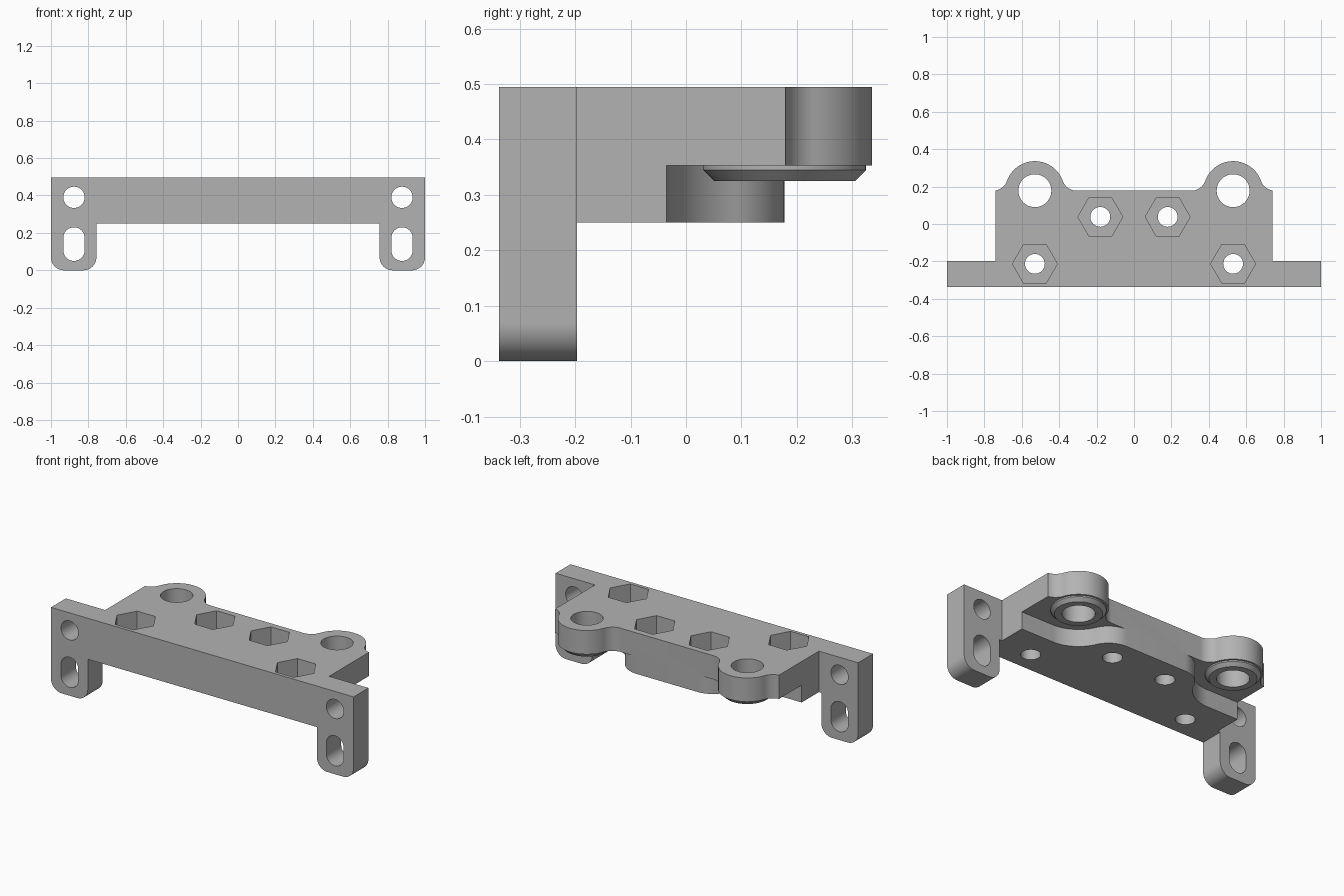
import bpy, bmesh
from math import cos, sin, radians, degrees, atan2, acos, sqrt

if "Cube" in bpy.data.objects:
    bpy.data.objects.remove(bpy.data.objects["Cube"], do_unlink=True)

grey = bpy.data.materials.new("plain_grey")
grey.use_nodes = True
colour = (0.45, 0.45, 0.45, 1)
grey.diffuse_color = colour
grey.node_tree.nodes["Principled BSDF"].inputs["Base Color"].default_value = colour


def arc(cx, cy, r, start, end, steps=16):
    angles = [radians(start + (end - start) * i / steps) for i in range(steps + 1)]
    return [(cx + r * cos(a), cy + r * sin(a)) for a in angles]


def circle(cx, cy, r, steps=48):
    return arc(cx, cy, r, 0, 360, steps)[:-1]


def mirrored(half):
    """Close a right-hand half outline with its mirror image."""
    return half + [(-x, y) for x, y in reversed(half)]


def prism(name, outline, lo, hi, axis="Z", chamfer=0):
    """Extrude an outline along Z, or an (x, z) outline along Y."""
    place = (lambda p, h: (p[0], p[1], h)) if axis == "Z" else (lambda p, h: (p[0], h, p[1]))
    bm = bmesh.new()
    base = bm.faces.new([bm.verts.new(place(p, lo)) for p in outline])
    rim = list(base.edges)
    grown = bmesh.ops.extrude_face_region(bm, geom=[base], use_keep_orig=True)
    for v in grown["geom"]:
        if isinstance(v, bmesh.types.BMVert):
            v.co["XYZ".index(axis)] = hi
    if chamfer:
        bmesh.ops.bevel(bm, geom=rim, offset=chamfer, segments=1, affect="EDGES")
    bmesh.ops.recalc_face_normals(bm, faces=bm.faces)
    mesh = bpy.data.meshes.new(name)
    bm.to_mesh(mesh)
    bm.free()
    mesh.materials.append(grey)
    ob = bpy.data.objects.new(name, mesh)
    bpy.context.scene.collection.objects.link(ob)
    return ob


def combine(target, other, operation):
    mod = target.modifiers.new(operation.lower(), "BOOLEAN")
    mod.object, mod.operation, mod.solver = other, operation, "EXACT"
    bpy.context.view_layer.objects.active = target
    bpy.ops.object.modifier_apply(modifier=mod.name)
    bpy.data.objects.remove(other, do_unlink=True)


TOP, UNDER, LEDGE = 0.495, 0.25, 0.353
FRONT, BACK, SIDE = -0.337, 0.178, 0.74
LUG_X, LUG_R = 0.53, 0.158

# Front plate with two rounded legs
leg_in, r = 0.757, 0.07
half = [(1, TOP)] + arc(1 - r, r, r, 0, -90) + arc(leg_in + r, r, r, -90, -180)
bracket = prism("mounting_bracket", mirrored(half + [(leg_in, UNDER)]), FRONT, -0.197, "Y")

# Deck with two round lugs blended into its back edge
f = 0.08
dx = sqrt((LUG_R + f) ** 2 - f ** 2)
tilt = degrees(atan2(f, dx))
cut = 360 - degrees(acos((SIDE - LUG_X - dx) / f))
half = [(SIDE, -0.27)]
half += arc(LUG_X + dx, BACK + f, f, cut, 180 + tilt)
half += arc(LUG_X, BACK, LUG_R, tilt, 180 - tilt, 32)[1:-1]
half += arc(LUG_X - dx, BACK + f, f, -tilt, -90)
combine(bracket, prism("deck", mirrored(half), UNDER, TOP), "UNION")

# Clearance under each lug, flared toward the middle of the back edge
c, f = 0.213, 0.149
dx = sqrt((c + f) ** 2 - f ** 2)
tilt = degrees(atan2(f, dx))
recess = [(0.9, 0.5), (LUG_X - dx, 0.5)]
recess += arc(LUG_X - dx, BACK - f, f, 90, tilt)
recess += arc(LUG_X, BACK, c, 180 + tilt, 270, 24)[1:] + [(0.9, BACK - c)]

for s in (-1, 1):
    combine(bracket, prism("recess", [(s * x, y) for x, y in recess], 0.1, LEDGE), "DIFFERENCE")
    # Chamfered collar and bore of the lug
    combine(bracket, prism("collar", circle(s * LUG_X, BACK, 0.147), 0.325, 0.37, chamfer=0.02), "UNION")
    combine(bracket, prism("bore", circle(s * LUG_X, BACK, 0.088), 0.1, 0.7), "DIFFERENCE")
    # Hexagonal nut pockets with bolt holes below
    for x, y in ((0.18, 0.038), (LUG_X, -0.213)):
        combine(bracket, prism("nut_pocket", circle(s * x, y, 0.12, 6), 0.355, 0.7), "DIFFERENCE")
        combine(bracket, prism("bolt_hole", circle(s * x, y, 0.053, 32), 0.1, 0.4), "DIFFERENCE")
    # Round hole and slot of each leg
    x = s * 0.877
    slot = arc(x, 0.173, 0.057, 0, 180) + arc(x, 0.107, 0.057, 180, 360)
    combine(bracket, prism("leg_hole", circle(x, 0.39, 0.057, 40), -0.5, 0, "Y"), "DIFFERENCE")
    combine(bracket, prism("leg_slot", slot, -0.5, 0, "Y"), "DIFFERENCE")

bpy.ops.object.select_all(action="DESELECT")
bracket.select_set(True)
bpy.context.view_layer.objects.active = bracket
bpy.ops.object.shade_smooth_by_angle(angle=radians(30))
